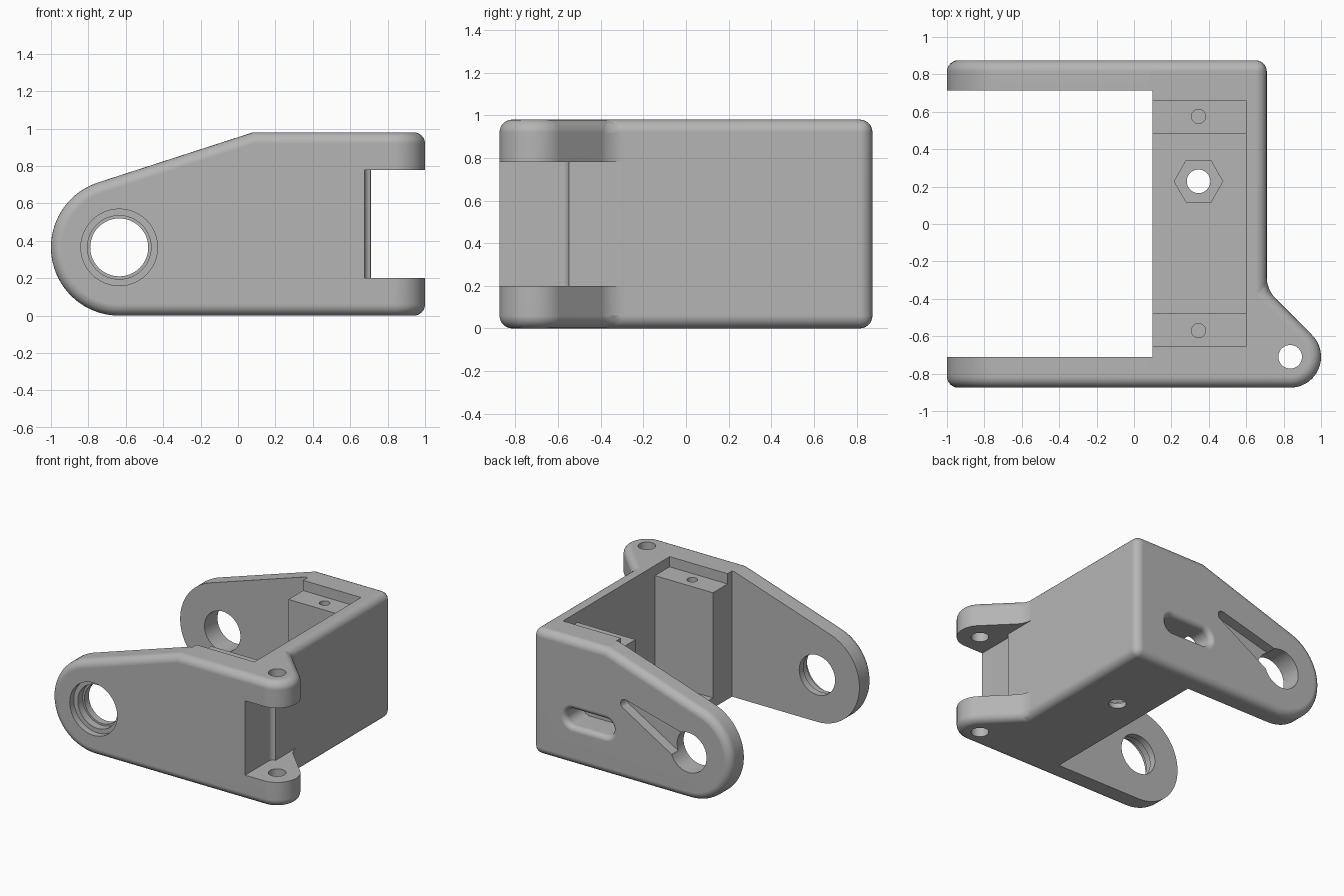
import bpy, bmesh
from math import sin, cos, pi, radians, acos, atan2, hypot

if "Cube" in bpy.data.objects:
    bpy.data.objects.remove(bpy.data.objects["Cube"])

grey = bpy.data.materials.new("plain grey")
grey.use_nodes = True
COLOUR = (0.46, 0.46, 0.46, 1)
grey.diffuse_color = COLOUR
grey.node_tree.nodes["Principled BSDF"].inputs["Base Color"].default_value = COLOUR

PLACE = {"x": lambda a, b, t: (t, a, b),
         "y": lambda a, b, t: (a, t, b),
         "z": lambda a, b, t: (a, b, t)}


def loft(name, axis, sections):
    """Solid through matching 2D outlines, given as (position, points)."""
    bm = bmesh.new()
    rings = [[bm.verts.new(PLACE[axis](a, b, t)) for a, b in pts] for t, pts in sections]
    for r0, r1 in zip(rings, rings[1:]):
        for i in range(len(r0)):
            j = (i + 1) % len(r0)
            bm.faces.new((r0[i], r0[j], r1[j], r1[i]))
    bm.faces.new(rings[0])
    bm.faces.new(rings[-1])
    bmesh.ops.recalc_face_normals(bm, faces=bm.faces)
    mesh = bpy.data.meshes.new(name)
    bm.to_mesh(mesh)
    bm.free()
    mesh.materials.append(grey)
    obj = bpy.data.objects.new(name, mesh)
    bpy.context.collection.objects.link(obj)
    return obj


def prism(name, axis, lo, hi, pts):
    return loft(name, axis, [(lo, pts), (hi, pts)])


def arc(cx, cy, r, start, end, n):
    return [(cx + r * cos(start + (end - start) * i / n),
             cy + r * sin(start + (end - start) * i / n)) for i in range(n + 1)]


def circle(cx, cy, r, n=48):
    return arc(cx, cy, r, 0, 2 * pi, n)[:-1]


def rect(x0, y0, x1, y1):
    return [(x0, y0), (x1, y0), (x1, y1), (x0, y1)]


def capsule(c0, r0, c1, r1, n=20):
    """Outline wrapped around two circles."""
    dx, dy = c1[0] - c0[0], c1[1] - c0[1]
    lean, spread = atan2(dy, dx), acos((r0 - r1) / hypot(dx, dy))
    return (arc(*c1, r1, lean - spread, lean + spread, n)
            + arc(*c0, r0, lean + spread, lean + 2 * pi - spread, n))


def apply_mod(obj, kind, **settings):
    mod = obj.modifiers.new(kind.lower(), kind)
    for key, value in settings.items():
        setattr(mod, key, value)
    bpy.context.view_layer.objects.active = obj
    bpy.ops.object.modifier_apply(modifier=mod.name)


def combine(obj, cutter, operation="DIFFERENCE"):
    apply_mod(obj, "BOOLEAN", object=cutter, operation=operation, solver="EXACT")
    bpy.data.objects.remove(cutter)


# Outer body: side outline crossed with plan outline, then rounded
HEIGHT, HALF = 0.98, 0.875
PIVOT, R = (-0.635, 0.365), 0.365
shoulder = (0.08, HEIGHT)
dx, dz = shoulder[0] - PIVOT[0], shoulder[1] - PIVOT[1]
tangent = atan2(dz, dx) + acos(R / hypot(dx, dz))
side = [(1.3, 0), (1.3, HEIGHT), shoulder] + arc(*PIVOT, R, tangent, 1.5 * pi, 36)
LUG, LUG_R = (0.835, -0.71), 0.165
plan = ([(-1.3, HALF), (-1.3, -HALF)]
        + arc(*LUG, LUG_R, -pi / 2, pi / 4, 24) + [(0.71, -0.351), (0.71, HALF)])
bracket = prism("bracket", "z", -0.3, 1.3, plan)
combine(bracket, prism("side_outline", "y", -1.2, 1.2, side), "INTERSECT")
apply_mod(bracket, "BEVEL", width=0.06, segments=6, limit_method="ANGLE",
          angle_limit=radians(30), use_clamp_overlap=False)

# Open space between the arms
combine(bracket, prism("arm_gap", "z", -0.2, 1.2, rect(-1.2, -0.71, 0.1, 0.715)))

# Pocket, leaving a floor and two mounting posts
FLOOR, POST = 0.08, 0.90
pocket = [(-0.475, FLOOR), (0.48, FLOOR), (0.48, POST), (0.66, POST),
          (0.66, 1.2), (-0.655, 1.2), (-0.655, POST), (-0.475, POST)]
combine(bracket, prism("pocket", "x", 0.05, 0.6, pocket))
for y in (-0.57, 0.575):
    combine(bracket, prism("post_hole", "z", 0.4, 1.1, circle(0.345, y, 0.038, 24)))

# Floor bolt hole with hexagonal nut recess
combine(bracket, prism("nut_recess", "z", 0.04, 0.2, circle(0.345, 0.228, 0.13, 6)))
combine(bracket, prism("bolt_hole", "z", -0.1, 0.2, circle(0.345, 0.228, 0.063)))

# Hinge lugs: notch between them and pin hole
notch = ([(1.3, -1.1), (1.3, -0.3), (0.709, -0.3), (0.709, -0.55)]
         + arc(0.71, -0.585, 0.035, pi / 2 + 0.1, pi, 6) + [(0.675, -1.1)])
combine(bracket, prism("hinge_notch", "z", 0.2, 0.78, notch))
combine(bracket, prism("pin_hole", "z", -0.1, 1.1, circle(*LUG, 0.063)))

# Pivot holes; the front one is stepped
combine(bracket, prism("pivot_hole", "y", -1.1, 1.1, circle(*PIVOT, 0.155)))
for r, depth in ((0.205, 0.05), (0.17, 0.11)):
    combine(bracket, prism("counterbore", "y", -1.1, depth - HALF, circle(*PIVOT, r)))

# Tapered lever recess in the back arm
lever = capsule(PIVOT, 0.12, (-0.085, 0.595), 0.037)
combine(bracket, prism("lever_recess", "y", HALF - 0.08, 1.1, lever))

# Cable slot with a flared lip in the back arm
FLARE = 0.04


def slot(grow):
    return capsule((0.085, 0.365), 0.065 + grow, (0.365, 0.365), 0.065 + grow)


steps = [(0.66, slot(0))]
for i in range(7):
    a = pi / 2 * i / 6
    steps.append((HALF - FLARE + FLARE * sin(a), slot(FLARE * (1 - cos(a)))))
steps.append((1.0, slot(FLARE)))
combine(bracket, loft("cable_slot", "y", steps))

# Shading
bpy.ops.object.select_all(action="DESELECT")
bracket.select_set(True)
bpy.context.view_layer.objects.active = bracket
bpy.ops.object.shade_smooth_by_angle(angle=radians(17))
weighted = bracket.modifiers.new("weighted normals", "WEIGHTED_NORMAL")
weighted.keep_sharp = True
